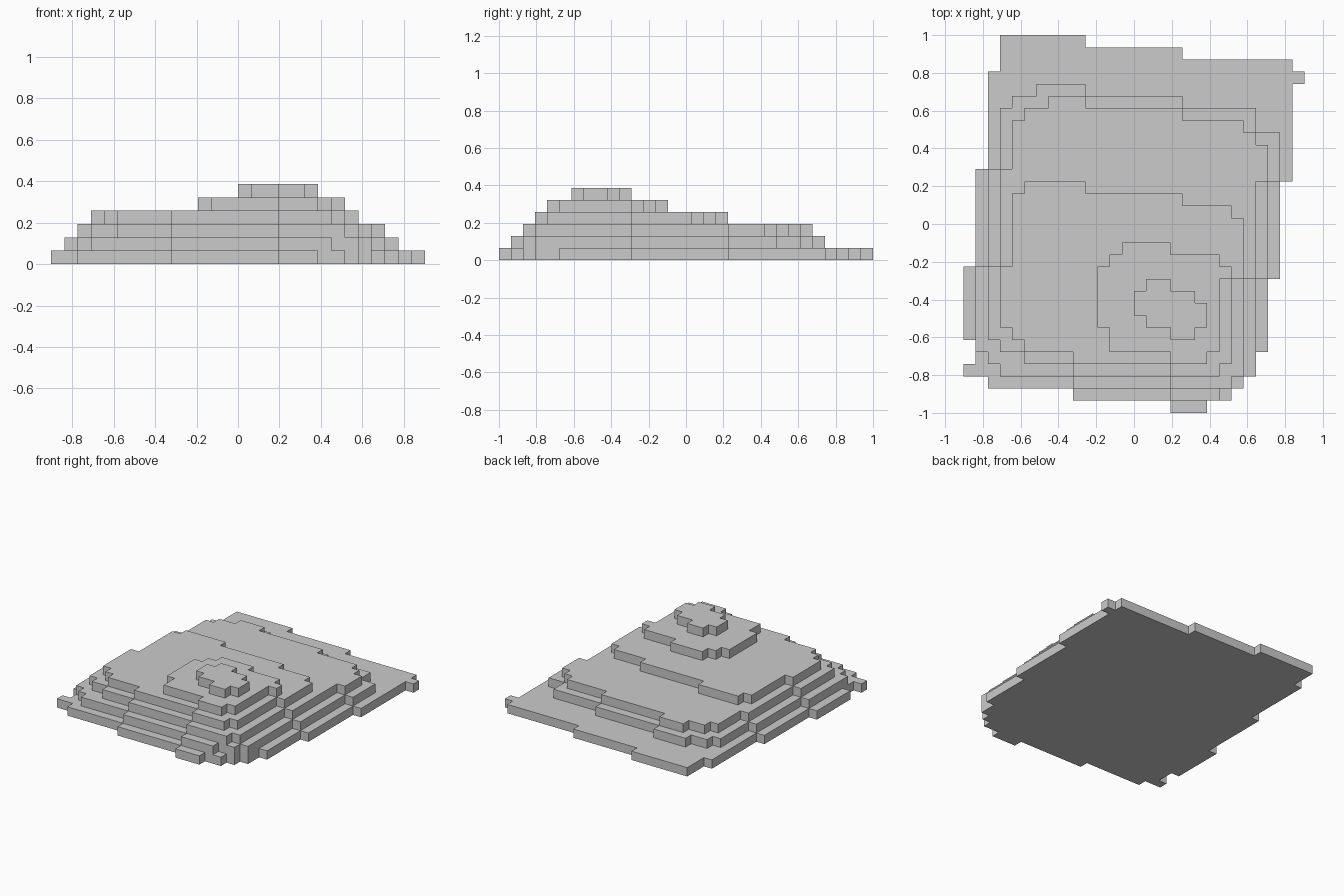
import bpy
import bmesh

if "Cube" in bpy.data.objects:
    bpy.data.objects.remove(bpy.data.objects["Cube"])

CELL = 2 / 31          # block size
NX, NY = 28, 31        # footprint in blocks


def terrace(name, level, steps):
    """One-block-high slab; steps alternate x, y grid lines around its stepped outline."""
    bm = bmesh.new()
    verts = []
    for k, a in enumerate(steps):
        b = steps[(k + 1) % len(steps)]
        i, j = (a, b) if k % 2 == 0 else (b, a)
        verts.append(bm.verts.new(((i - NX / 2) * CELL, (j - NY / 2) * CELL, level * CELL)))
    base = bm.faces.new(verts)
    top = bmesh.ops.extrude_face_region(bm, geom=[base], use_keep_orig=True)
    bmesh.ops.translate(bm, vec=(0, 0, CELL),
                        verts=[g for g in top["geom"] if isinstance(g, bmesh.types.BMVert)])
    bmesh.ops.recalc_face_normals(bm, faces=bm.faces)
    mesh = bpy.data.meshes.new(name)
    bm.to_mesh(mesh)
    bm.free()
    bpy.context.collection.objects.link(bpy.data.objects.new(name, mesh))


# wide ground slab
terrace("hill_base", 0, [3, 31, 10, 30, 18, 29, 27, 28, 28, 27, 27, 19, 26, 11, 25, 5,
                         24, 3, 23, 2, 22, 1, 20, 0, 17, 1, 9, 2, 2, 3, 0, 4,
                         1, 6, 0, 12, 1, 20, 2, 28])
# lower slopes
terrace("lower_terrace", 1, [3, 25, 4, 26, 6, 27, 10, 26, 18, 25, 24, 23, 26, 19, 25, 11,
                             24, 3, 23, 2, 21, 1, 17, 2, 9, 3, 3, 4, 2, 5, 1, 12, 2, 20])
terrace("middle_terrace", 2, [4, 24, 5, 25, 7, 26, 10, 25, 18, 24, 23, 23, 24, 22, 25, 19,
                              24, 11, 23, 3, 22, 2, 17, 3, 9, 4, 5, 5, 3, 6, 2, 12, 3, 20])
# upper plateau
terrace("upper_terrace", 3, [4, 18, 5, 19, 10, 18, 18, 17, 22, 16, 23, 11, 22, 4, 21, 3,
                             17, 4, 9, 5, 5, 6, 4, 7, 3, 12])
# summit
terrace("summit_ledge", 4, [12, 13, 13, 14, 17, 13, 21, 12, 22, 11, 21, 5, 20, 4,
                            17, 5, 12, 7, 11, 12])
terrace("summit_peak", 5, [14, 10, 15, 11, 17, 10, 19, 9, 20, 7, 19, 6, 17, 7, 15, 8])
